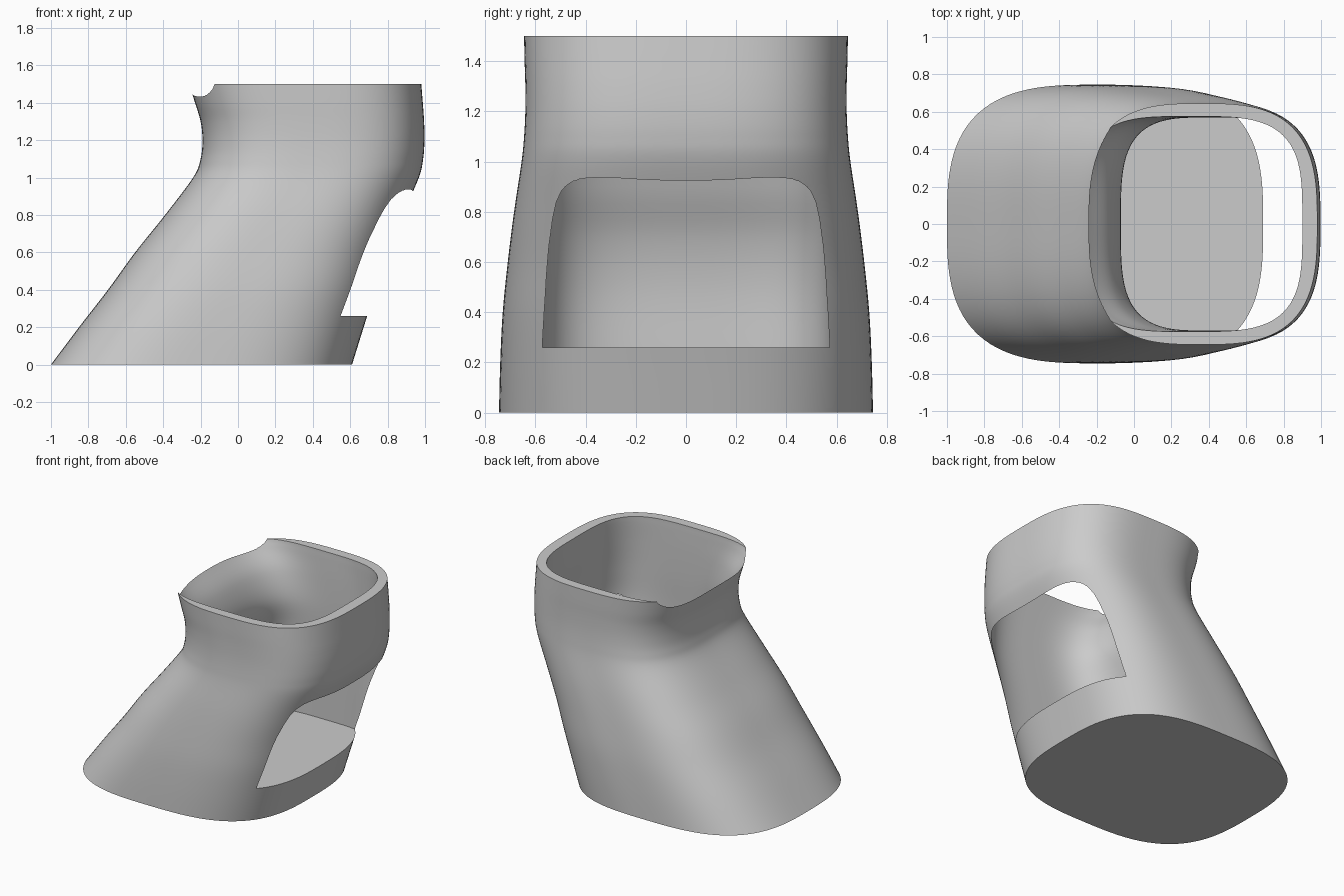
import bpy
import bmesh
from math import cos, sin, tau, copysign

cube = bpy.data.objects.get("Cube")
if cube:
    bpy.data.objects.remove(cube, do_unlink=True)

SEGMENTS = 128
STEPS = 6


def material(name, colour):
    mat = bpy.data.materials.new(name)
    mat.use_nodes = True
    mat.diffuse_color = colour
    mat.node_tree.nodes["Principled BSDF"].inputs["Base Color"].default_value = colour
    return mat


def smooth_stations(stations):
    """Catmull-Rom interpolation between the given cross-section stations."""
    result = []
    last = len(stations) - 1
    for i in range(last):
        p0, p1 = stations[max(i - 1, 0)], stations[i]
        p2, p3 = stations[i + 1], stations[min(i + 2, last)]
        for k in range(STEPS):
            t = k / STEPS
            result.append([
                0.5 * (2 * b + (c - a) * t + (2 * a - 5 * b + 4 * c - d) * t ** 2
                       + (3 * b - a - 3 * c + d) * t ** 3)
                for a, b, c, d in zip(p0, p1, p2, p3)])
    return result + [stations[-1]]


def loft(name, stations, power, mat):
    """Closed solid through rounded-square rings: (z, left x, right x, half depth)."""
    bm = bmesh.new()
    rings = []
    for z, x0, x1, depth in smooth_stations(stations):
        mid, half = (x0 + x1) / 2, (x1 - x0) / 2
        ring = []
        for s in range(SEGMENTS):
            c, n = cos(tau * s / SEGMENTS), sin(tau * s / SEGMENTS)
            # radius of the superellipse along this direction
            r = (abs(c) ** power + abs(n) ** power) ** (-1 / power)
            ring.append(bm.verts.new((mid + half * r * c, depth * r * n, z)))
        rings.append(ring)
    for low, high in zip(rings, rings[1:]):
        for s in range(SEGMENTS):
            t = (s + 1) % SEGMENTS
            bm.faces.new((low[s], low[t], high[t], high[s]))
    bm.faces.new(rings[0][::-1])
    bm.faces.new(rings[-1])
    mesh = bpy.data.meshes.new(name)
    bm.to_mesh(mesh)
    bm.free()
    mesh.materials.append(mat)
    obj = bpy.data.objects.new(name, mesh)
    bpy.context.collection.objects.link(obj)
    return obj


grey = material("plain grey", (0.6, 0.6, 0.6, 1))

# Leaning outer body with a narrowed neck
body = loft("leaning_holder_body", [
    (0.0, -1.0, 0.61, 0.745),
    (0.2, -0.85, 0.672, 0.74),
    (0.4, -0.695, 0.735, 0.73),
    (0.6, -0.55, 0.80, 0.71),
    (0.8, -0.39, 0.88, 0.685),
    (1.0, -0.24, 0.967, 0.655),
    (1.1, -0.20, 0.99, 0.645),
    (1.2, -0.19, 0.997, 0.64),
    (1.3, -0.20, 0.995, 0.64),
    (1.4, -0.23, 0.988, 0.643),
    (1.5, -0.26, 0.98, 0.645),
], 3, grey)

# Cavity, breaking out as the side opening and the dip in the rim
cavity = loft("cavity_cutter", [
    (0.26, -0.25, 0.85, 0.582),
    (0.5, -0.24, 0.88, 0.58),
    (0.7, -0.20, 0.91, 0.578),
    (0.9, -0.12, 0.935, 0.575),
    (1.1, -0.07, 0.925, 0.57),
    (1.3, -0.13, 0.91, 0.57),
    (1.44, -0.24, 0.902, 0.573),
    (1.5, -0.29, 0.90, 0.575),
    (1.6, -0.36, 0.90, 0.575),
], 3.6, grey)

cut = body.modifiers.new("cavity", 'BOOLEAN')
cut.operation = 'DIFFERENCE'
cut.solver = 'EXACT'
cut.object = cavity

# Apply the cut and drop the cutter
bpy.context.view_layer.update()
bpy.ops.object.select_all(action='DESELECT')
body.select_set(True)
bpy.context.view_layer.objects.active = body
bpy.ops.object.modifier_apply(modifier=cut.name)
bpy.data.objects.remove(cavity, do_unlink=True)
bpy.ops.object.shade_smooth_by_angle(angle=0.6)
